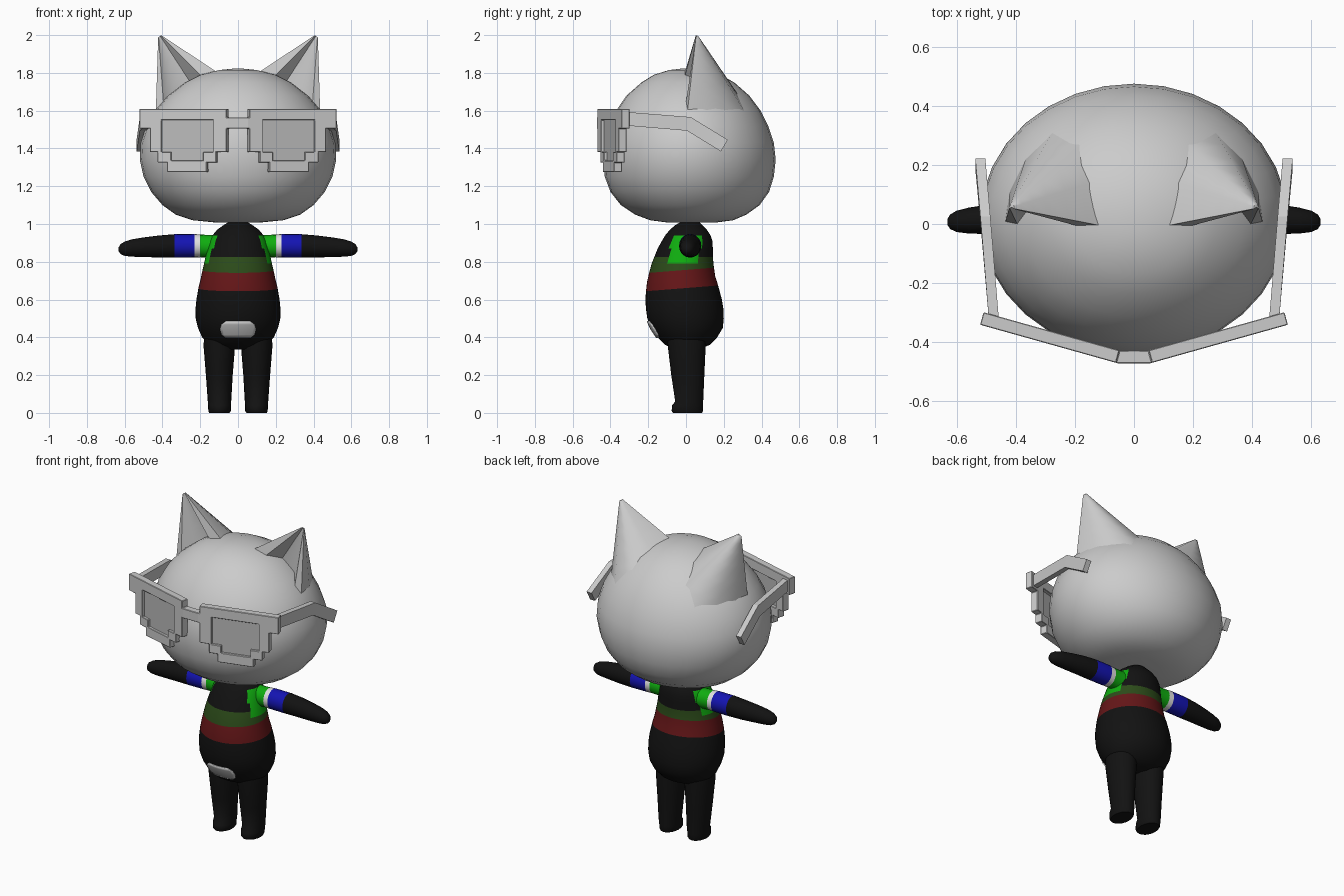
import bpy, bmesh, math
from mathutils import Vector
from mathutils.bvhtree import BVHTree

if "Cube" in bpy.data.objects:
    bpy.data.objects.remove(bpy.data.objects["Cube"])


def material(name, r, g, b):
    m = bpy.data.materials.new(name)
    m.diffuse_color = (r, g, b, 1)
    m.use_nodes = True
    m.node_tree.nodes["Principled BSDF"].inputs["Base Color"].default_value = m.diffuse_color
    return m


GREY = material("light_grey", .6, .6, .6)
LENS = material("lens_grey", .5, .5, .5)
BLACK = material("black", .006, .006, .006)
RED = material("dark_red", .13, .008, .009)
OLIVE = material("olive_green", .025, .07, .01)
GREEN = material("bright_green", .005, .42, .005)
BLUE = material("blue", .007, .007, .45)
WHITE = material("white", .75, .75, .75)


def make(name, verts, faces, mats, rule=None, smooth=None, mirror=False):
    me = bpy.data.meshes.new(name)
    me.from_pydata(verts, [], faces)
    bm = bmesh.new()
    bm.from_mesh(me)
    bmesh.ops.recalc_face_normals(bm, faces=bm.faces)
    bm.to_mesh(me)
    bm.free()
    ob = bpy.data.objects.new(name, me)
    bpy.context.collection.objects.link(ob)
    for m in mats:
        me.materials.append(m)
    if rule:
        for p in me.polygons:
            p.material_index = mats.index(rule(p.center))
    if smooth:
        bpy.ops.object.select_all(action='DESELECT')
        ob.select_set(True)
        bpy.context.view_layer.objects.active = ob
        bpy.ops.object.shade_smooth_by_angle(angle=math.radians(smooth))
    if mirror:
        ob.modifiers.new("mirror", 'MIRROR')
    return ob


def skin(name, rings, mats, **kw):
    """Join equal-sized rings of points into a capped tube."""
    n = len(rings[0])
    faces = [(a * n + i, a * n + (i + 1) % n, (a + 1) * n + (i + 1) % n, (a + 1) * n + i)
             for a in range(len(rings) - 1) for i in range(n)]
    faces += [tuple(range(n))[::-1], tuple(range((len(rings) - 1) * n, len(rings) * n))]
    return make(name, [p for r in rings for p in r], faces, mats, **kw)


def oval(c, u, v, n):
    c, u, v = Vector(c), Vector(u), Vector(v)
    return [c + u * math.cos(2 * math.pi * i / n) + v * math.sin(2 * math.pi * i / n)
            for i in range(n)]


def level(z, x0, x1, y0, y1, n):
    """Horizontal oval filling the given x and y ranges."""
    return oval(((x0 + x1) / 2, (y0 + y1) / 2, z), ((x1 - x0) / 2, 0, 0), (0, (y1 - y0) / 2, 0), n)


# Head: height, half width, front, back
HEAD = [(1.008, .12, -.10, .16), (1.02, .24, -.19, .25), (1.05, .33, -.27, .32),
        (1.10, .40, -.345, .39), (1.17, .46, -.40, .44), (1.25, .50, -.43, .465),
        (1.34, .52, -.44, .475), (1.43, .515, -.435, .465), (1.52, .485, -.41, .435),
        (1.60, .44, -.37, .395), (1.68, .37, -.315, .335), (1.75, .28, -.235, .255),
        (1.79, .20, -.17, .18), (1.815, .10, -.09, .10), (1.822, .03, -.03, .03)]
skin("head", [level(z, -w, w, f, b, 32) for z, w, f, b in HEAD], [GREY], smooth=60)

# Ears: hollow-fronted base outline shrinking to the tip
EAR = [(.437, 0, 1.53), (.39, -.01, 1.58), (.33, .07, 1.64), (.22, .08, 1.70),
       (.16, -.015, 1.75), (.09, -.01, 1.79), (.11, .15, 1.75), (.15, .30, 1.65),
       (.27, .32, 1.58), (.36, .24, 1.55), (.42, .12, 1.53)]
tip = Vector((.422, .055, 2.01))
skin("ears", [[tip + (Vector(p) - tip) * s for p in EAR]
              for s in (1, .8, .6, .4, .25, .13, .05)], [GREY], smooth=50, mirror=True)


# Glasses: blocky sheet of cells bent around the face
def inside(x, z, rects):
    return any(a < x < b and c < z < d for a, b, c, d in rects)


FRAME = [(0, .06, 1.505, 1.565), (.055, .515, 1.505, 1.61), (.055, .46, 1.38, 1.61),
         (.11, .42, 1.325, 1.61), (.16, .37, 1.275, 1.61)]
OPENING = [(.125, .40, 1.38, 1.55), (.18, .35, 1.335, 1.55)]
XS = [0, .05, .055, .11, .125, .16, .18, .35, .37, .40, .42, .46, .515]
ZS = [1.275, 1.325, 1.335, 1.38, 1.505, 1.55, 1.565, 1.61]


def sheet(name, keep, mat, depth, thick):
    verts = [(x, -.472 + .28 * max(0, x - .05) + depth, z) for z in ZS for x in XS]
    n = len(XS)
    faces = [(j * n + i, j * n + i + 1, (j + 1) * n + i + 1, (j + 1) * n + i)
             for j in range(len(ZS) - 1) for i in range(n - 1)
             if keep((XS[i] + XS[i + 1]) / 2, (ZS[j] + ZS[j + 1]) / 2)]
    used = sorted({k for f in faces for k in f})
    remap = {k: i for i, k in enumerate(used)}
    ob = make(name, [verts[k] for k in used], [[remap[k] for k in f] for f in faces],
              [mat], mirror=True)
    sol = ob.modifiers.new("thickness", 'SOLIDIFY')
    sol.thickness, sol.offset = thick, 0
    return ob


frame = sheet("glasses_frame", lambda x, z: inside(x, z, FRAME) and not inside(x, z, OPENING),
              GREY, .022, .044)
bev = frame.modifiers.new("soft_edges", 'BEVEL')
bev.width, bev.segments, bev.limit_method = .004, 1, 'ANGLE'
sheet("glasses_lenses", lambda x, z: inside(x, z, OPENING), LENS, .02, .008)

# Temples: rectangular bar with a bend behind the cheek
TEMPLE = [(.475, -.315, 1.557, 0, .036), (.503, .015, 1.53, .010, .036), (.52, .203, 1.415, .018, .031)]
skin("glasses_temples",
     [[(x + sx * .017, y + sz * dy, z + sz * dz) for sx, sz in ((-1, -1), (1, -1), (1, 1), (-1, 1))]
      for x, y, z, dy, dz in TEMPLE], [GREY], mirror=True)

# Torso: height, half width, front, back
TORSO = [(1.01, .05, -.03, .07), (.995, .075, -.055, .085), (.97, .11, -.085, .11),
         (.94, .135, -.11, .13), (.91, .15, -.128, .14), (.87, .16, -.15, .142),
         (.825, .172, -.168, .143), (.79, .18, -.182, .145), (.757, .188, -.195, .148),
         (.71, .198, -.206, .155), (.661, .21, -.212, .17), (.60, .22, -.215, .19),
         (.55, .225, -.212, .198), (.50, .224, -.205, .2), (.45, .212, -.185, .195),
         (.40, .19, -.152, .165), (.36, .155, -.11, .125), (.335, .10, -.06, .07)]


def band_tilt(z):
    return .08 if .64 < z < .77 else 0


def torso_colour(c):
    z = c.z - c.y * band_tilt(c.z)
    if .79 < z < .955 and -.125 < c.y < .09 and abs(c.x) > .112 + (.93 - z) * .35:
        return GREEN
    if .757 < z < .825:
        return OLIVE
    return RED if .661 < z < .757 else BLACK


torso = skin("torso", [[p + Vector((0, 0, p.y * band_tilt(z))) for p in level(z, -w, w, f, b, 48)]
                       for z, w, f, b in TORSO],
             [BLACK, RED, OLIVE, GREEN], rule=torso_colour, smooth=60)

# Belly patch: thin rounded plate laid on the torso
tree = BVHTree.FromPolygons([v.co.copy() for v in torso.data.vertices],
                            [list(p.vertices) for p in torso.data.polygons])
rows = [(.398, .065), (.415, .088), (.443, .095), (.468, .088), (.486, .065)]
cols = 12
verts = []
for z, w in rows:
    for i in range(cols + 1):
        x = w * (2 * i / cols - 1)
        hit = tree.ray_cast(Vector((x, -1, z)), Vector((0, 1, 0)))[0]
        verts.append((x, hit.y - .005, z))
n = cols + 1
patch = make("belly_patch", verts,
             [(j * n + i, j * n + i + 1, (j + 1) * n + i + 1, (j + 1) * n + i)
              for j in range(len(rows) - 1) for i in range(cols)], [GREY], smooth=60)
sol = patch.modifiers.new("thickness", 'SOLIDIFY')
sol.thickness, sol.offset = .006, 0

# Legs with small toes
LEGS = [(0, .045, .152, -.068, .085), (.01, .038, .157, -.076, .09), (.04, .037, .159, -.074, .091),
        (.06, .036, .16, -.057, .091), (.20, .028, .17, -.078, .097),
        (.35, .016, .182, -.096, .104), (.42, .015, .18, -.10, .105)]
skin("legs", [level(*r, 20) for r in LEGS], [BLACK], smooth=50, mirror=True)

# Arms: distance out, centre height, radius
ARMS = [(.10, .88, .064), (.15, .882, .06), (.20, .884, .06), (.23, .885, .062), (.335, .884, .062),
        (.42, .881, .058), (.50, .877, .052), (.56, .873, .046), (.60, .869, .038),
        (.622, .867, .026), (.632, .866, .010)]


def sleeve_colour(c):
    if c.x < .20:
        return GREEN
    if c.x < .23:
        return WHITE
    return BLUE if c.x < .335 else BLACK


skin("arms", [oval((x, .022 - .015 * (x > .4) * (x - .4) / .23, z), (0, r * .95, 0), (0, 0, r), 20)
              for x, z, r in ARMS],
     [BLACK, BLUE, WHITE, GREEN], rule=sleeve_colour, smooth=50, mirror=True)
